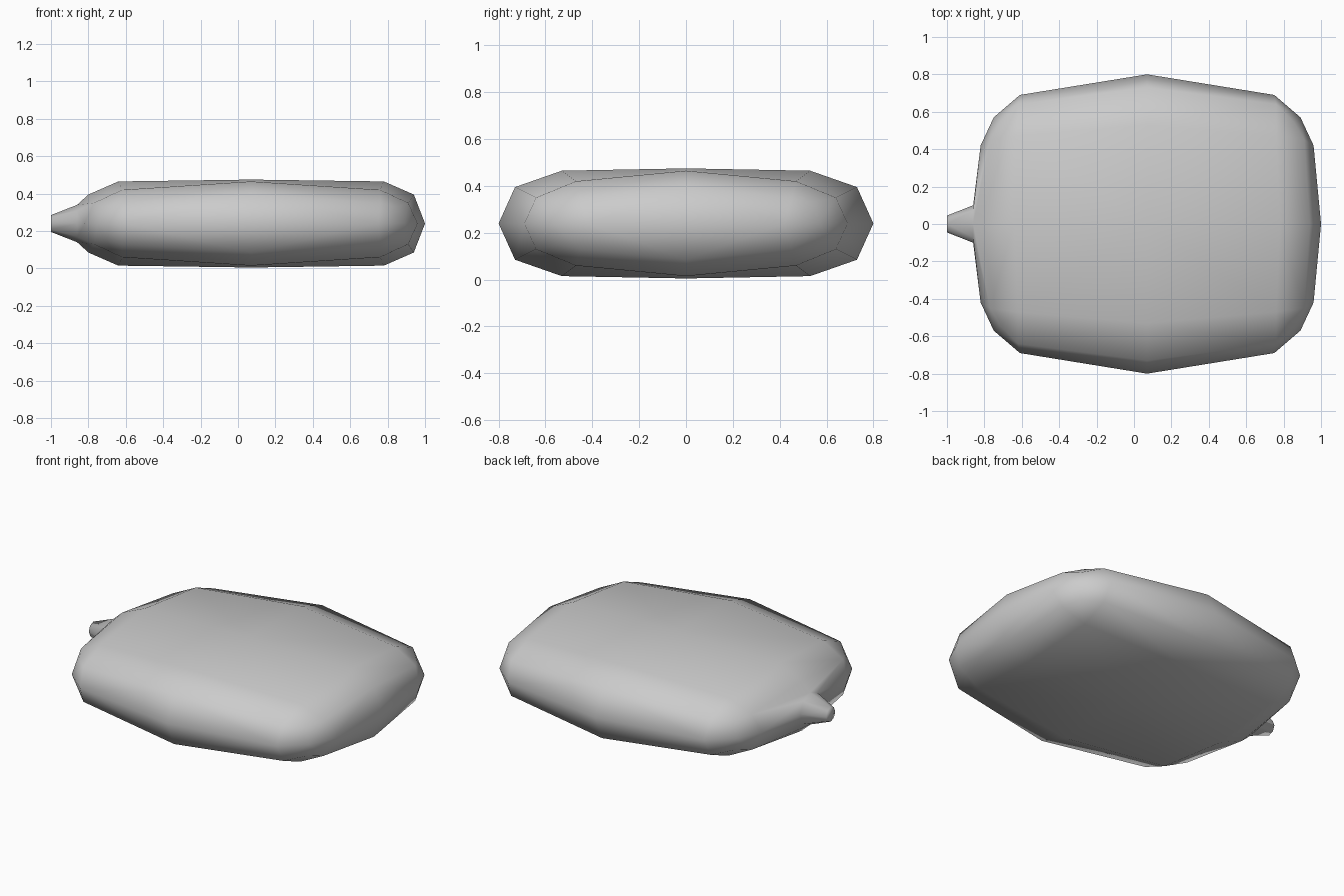
import bpy, bmesh, math
from mathutils import Vector

if "Cube" in bpy.data.objects:
    bpy.data.objects.remove(bpy.data.objects["Cube"])

CX, CZ = 0.07, 0.24

# One octant of the soft cushion-like body: rows are constant steps in x
rows = [
    [(0, 0, .235), (0, .53, .225), (0, .73, .155), (0, .80, 0)],
    [(.71, 0, .225), (.69, .47, .18), (.69, .64, .11), (.68, .69, 0)],
    [(.87, 0, .155), (.84, .45, .11), (.785, .545, .09), (.82, .57, 0)],
    [(.93, 0, 0), (.89, .42, 0)],
]
quads = []
for i in range(2):
    for j in range(3):
        quads.append([rows[i][j], rows[i + 1][j], rows[i + 1][j + 1], rows[i][j + 1]])
quads.append([rows[2][0], rows[3][0], rows[3][1], rows[2][1]])
quads.append([rows[2][1], rows[3][1], rows[2][3], rows[2][2]])

# Mirror the octant into all eight corners
bm = bmesh.new()
for sx in (1, -1):
    for sy in (1, -1):
        for sz in (1, -1):
            for q in quads:
                bm.faces.new([bm.verts.new((x * sx, y * sy, z * sz)) for x, y, z in q])
bmesh.ops.remove_doubles(bm, verts=bm.verts, dist=0.001)

# Open the middle of the left side and draw it out into the spout
pole = min(bm.verts, key=lambda v: v.co.x)
bmesh.ops.delete(bm, geom=[pole], context='VERTS')
edges = [e for e in bm.edges if e.is_boundary]
for x, r in ((-.86, .10), (-1.0, .045)):
    ext = bmesh.ops.extrude_edge_only(bm, edges=edges)['geom']
    for v in [g for g in ext if isinstance(g, bmesh.types.BMVert)]:
        # snap each vertex to the nearest eighth of the ring
        sy = (v.co.y > .01) - (v.co.y < -.01)
        sz = (v.co.z > .01) - (v.co.z < -.01)
        d = Vector((0, sy, sz)).normalized() * r
        v.co = (x - CX, d.y, d.z)
    edges = [g for g in ext if isinstance(g, bmesh.types.BMEdge)]
bmesh.ops.contextual_create(bm, geom=edges)

bmesh.ops.translate(bm, verts=bm.verts, vec=(CX, 0, CZ))
bmesh.ops.recalc_face_normals(bm, faces=bm.faces)
for f in bm.faces:
    f.smooth = True
mesh = bpy.data.meshes.new("pouch_body")
bm.to_mesh(mesh)
bm.free()
bpy.context.collection.objects.link(bpy.data.objects.new("pouch_body", mesh))
